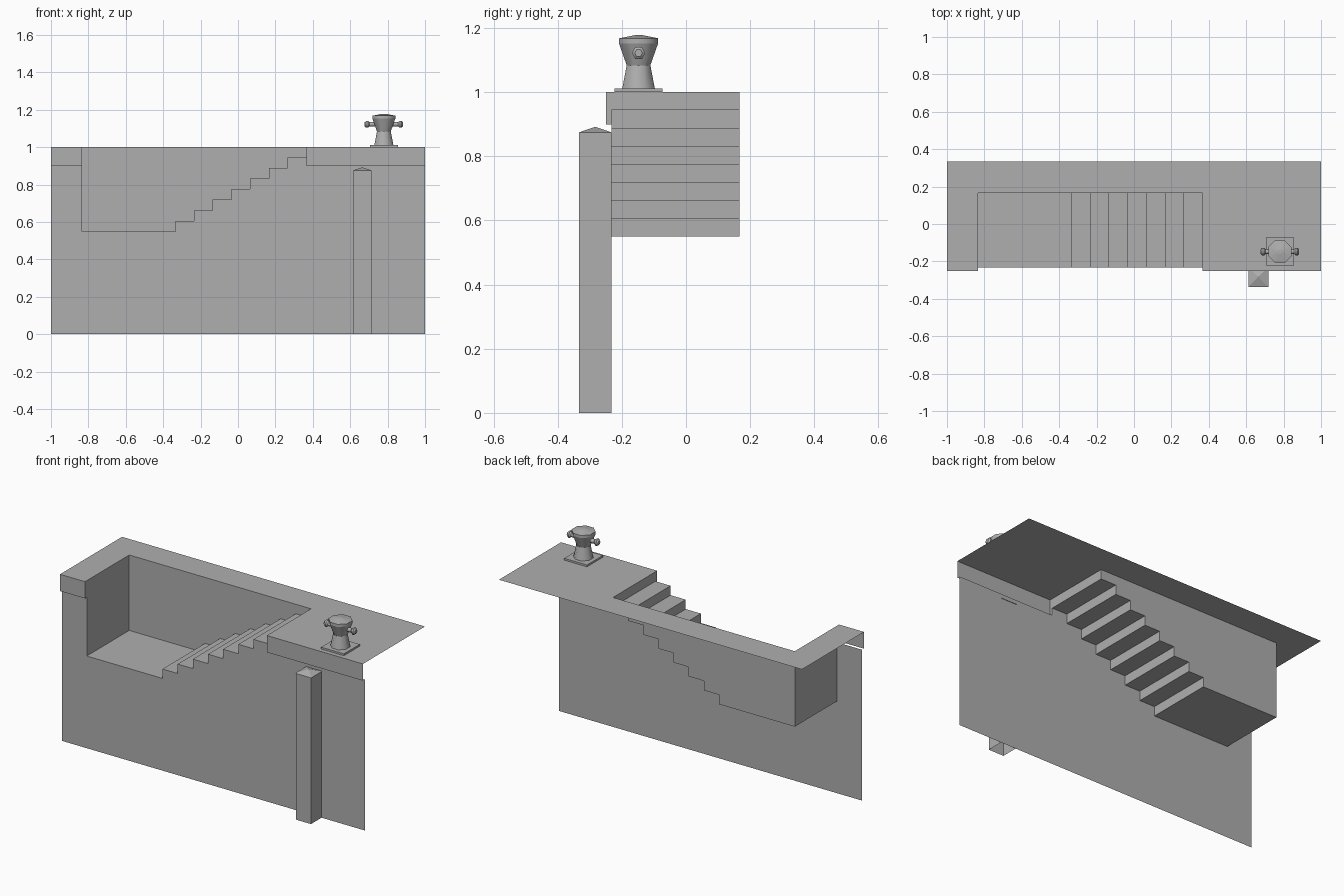
import bpy
import bmesh
from math import cos, sin, pi

cube = bpy.data.objects.get("Cube")
if cube:
    bpy.data.objects.remove(cube, do_unlink=True)

stone = bpy.data.materials.new("stone grey")
stone.use_nodes = True
GREY = (0.43, 0.43, 0.43, 1)
stone.diffuse_color = GREY
stone.node_tree.nodes["Principled BSDF"].inputs["Base Color"].default_value = GREY


def build(name, faces, smooth=False):
    """Make an object from a list of faces, each a list of corner points."""
    bm = bmesh.new()
    for face in faces:
        bm.faces.new([bm.verts.new(p) for p in face])
    bmesh.ops.remove_doubles(bm, verts=bm.verts, dist=0.0001)
    for f in bm.faces:
        f.smooth = smooth
    mesh = bpy.data.meshes.new(name)
    bm.to_mesh(mesh)
    bm.free()
    mesh.materials.append(stone)
    obj = bpy.data.objects.new(name, mesh)
    bpy.context.collection.objects.link(obj)
    return obj


def box(name, x, y, half, z0, z1, top=True):
    """Square upright block, open underneath."""
    c = [(x - half, y - half), (x + half, y - half), (x + half, y + half), (x - half, y + half)]
    faces = []
    for a, b in zip(c, c[1:] + c[:1]):
        faces.append([(*a, z0), (*b, z0), (*b, z1), (*a, z1)])
    if top:
        faces.append([(*p, z1) for p in c])
    return build(name, faces)


def lathe(name, profile, sides, place, turn=0.0):
    """Turn (radius, height) pairs; rings stay crisp, the round is smooth."""
    def ring(r, h):
        return [place(r * cos(turn + 2 * pi * i / sides), r * sin(turn + 2 * pi * i / sides), h)
                for i in range(sides)]
    rings = [ring(r, h) for r, h in profile]
    faces = []
    for lo, hi in zip(rings, rings[1:]):
        for i in range(sides):
            j = (i + 1) % sides
            faces.append([lo[i], lo[j], hi[j], hi[i]])
    faces.append(rings[-1])
    obj = build(name, faces, True)
    bm = bmesh.new()
    bm.from_mesh(obj.data)
    bmesh.ops.recalc_face_normals(bm, faces=bm.faces)
    for f in bm.faces:
        f.smooth = len(f.verts) == 4
    # crisp ring edges: both ends at the same height along the axis
    levels = {tuple(round(v, 4) for v in p): k for k, r in enumerate(rings) for p in r}
    for e in bm.edges:
        a, b = [levels.get(tuple(round(c, 4) for c in v.co)) for v in e.verts]
        e.smooth = a != b
    bm.to_mesh(obj.data)
    bm.free()
    return obj


# Main dimensions
LEFT, RIGHT = -0.835, 0.365      # recess ends
FACE, LIP, RECESS, BACK = -0.233, -0.25, 0.167, 0.335
LANDING, LIP_Z, TOP = 0.55, 0.9, 1.0
STEPS = 8
rise = (TOP - LANDING) / STEPS

# Stair profile, landing first
stair = [(LEFT, LANDING)]
for i in range(STEPS):
    x = RIGHT - 0.1 * (STEPS - 1 - i)
    stair.append((x, LANDING + rise * i))
    if i < STEPS - 1:
        stair.append((x, LANDING + rise * (i + 1)))
last_z = stair[-1][1]

# Front wall, its upper edge following the stairs
wall = [(-1, 0), (1, 0), (1, LIP_Z), (RIGHT, LIP_Z)] + stair[::-1] + [(LEFT, LIP_Z), (-1, LIP_Z)]
build("front_wall", [[(x, FACE, z) for x, z in wall]])

# Landing, treads and risers
build("stairs", [[(*a[:1], FACE, a[1]), (b[0], FACE, b[1]), (b[0], RECESS, b[1]), (a[0], RECESS, a[1])]
                 for a, b in zip(stair, stair[1:])])

# Recess back wall and end walls
build("recess_back_wall", [[(x, RECESS, z) for x, z in stair + [(RIGHT, TOP), (LEFT, TOP)]]])


def end_wall(x, bottom):
    pts = [(FACE, bottom), (RECESS, bottom), (RECESS, TOP), (LIP, TOP), (LIP, LIP_Z), (FACE, LIP_Z)]
    return [(x, y, z) for y, z in pts]


build("landing_end_wall", [end_wall(LEFT, LANDING)])
build("top_riser", [end_wall(RIGHT, last_z)[::-1]])

# Deck with its overhanging front lip
deck = [(-1, LIP), (LEFT, LIP), (LEFT, RECESS), (RIGHT, RECESS), (RIGHT, LIP), (1, LIP), (1, BACK), (-1, BACK)]
build("deck", [[(x, y, TOP) for x, y in deck]])
build("deck_lip", [[(a, LIP, LIP_Z), (b, LIP, LIP_Z), (b, LIP, TOP), (a, LIP, TOP)]
                   for a, b in ((-1, LEFT), (RIGHT, 1))])

# Fender post with a low pyramid cap
PX, PY = 0.665, -0.283
box("fender_post", PX, PY, 0.05, 0, 0.874, top=False)
h = 0.053
corners = [(PX - h, PY - h, 0.874), (PX + h, PY - h, 0.874), (PX + h, PY + h, 0.874), (PX - h, PY + h, 0.874)]
build("fender_post_cap", [[a, b, (PX, PY, 0.892)] for a, b in zip(corners, corners[1:] + corners[:1])]
      + [corners[::-1]])

# Mooring bollard
BX, BY = 0.78, -0.148
box("bollard_base", BX, BY, 0.075, TOP, 1.011)
lathe("bollard_post",
      [(0.055, 1.011), (0.04, 1.084), (0.066, 1.152), (0.066, 1.168), (0.012, 1.178)],
      8, lambda u, v, w: (BX + u, BY + v, w), pi / 8)
for side, s in (("left", 1), ("right", -1)):
    lathe("bollard_arm_" + side,
          [(0.013, 0.03), (0.013, 0.076), (0.021, 0.085), (0.021, 0.095), (0.012, 0.103)],
          6, lambda u, v, w, s=s: (BX + s * w, BY + u, 1.122 + v))
